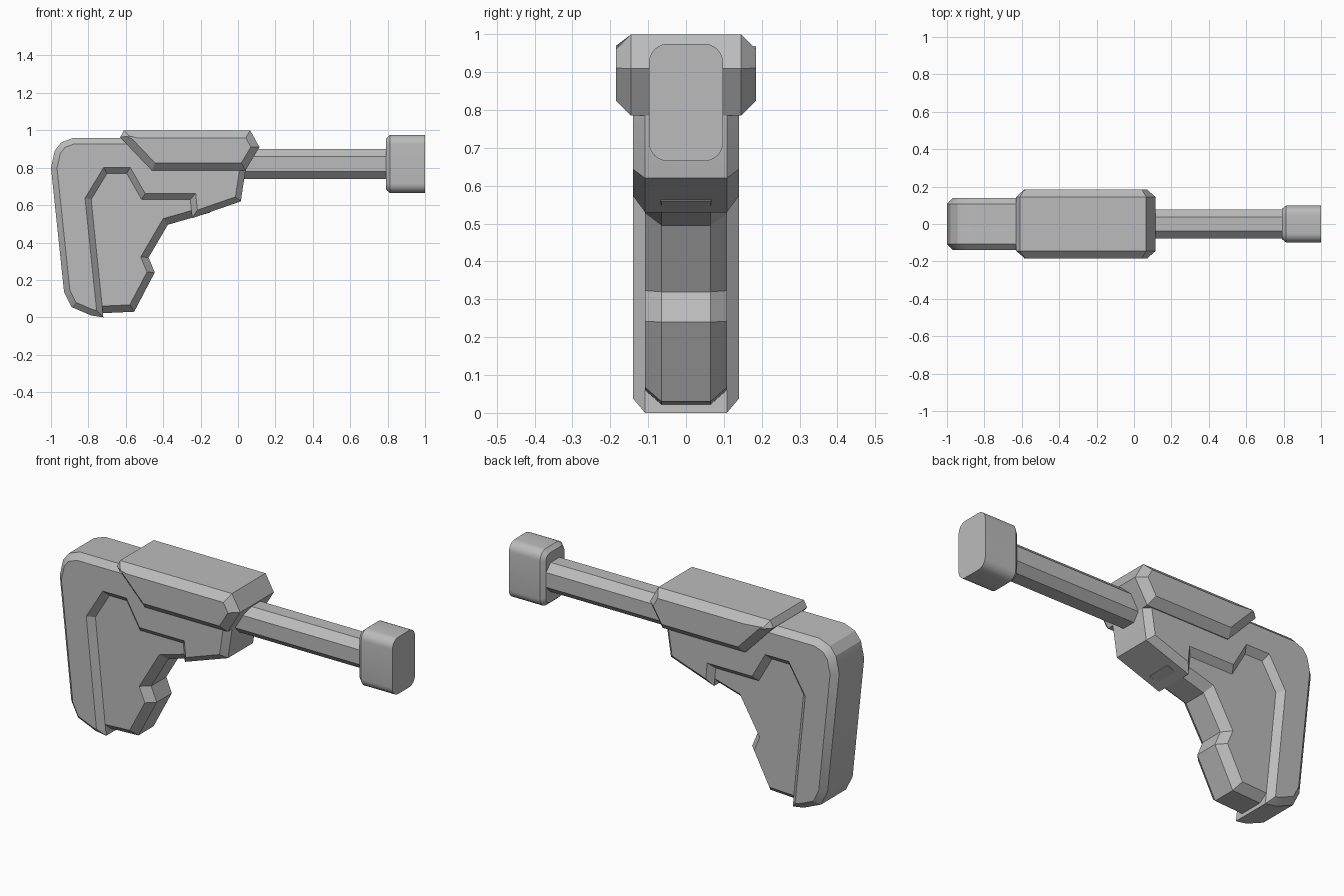
import bpy, bmesh, math
from mathutils import Vector

if "Cube" in bpy.data.objects:
    bpy.data.objects.remove(bpy.data.objects["Cube"])

GREY = (0.5, 0.5, 0.5, 1)
grey = bpy.data.materials.new("matte grey")
grey.use_nodes = True
grey.diffuse_color = GREY
grey.node_tree.nodes["Principled BSDF"].inputs["Base Color"].default_value = GREY


def inset(points, d):
    """Mitred inward offset of a counter-clockwise outline."""
    pts = [Vector(p) for p in points]
    out = []
    for i, p in enumerate(pts):
        a = (p - pts[i - 1]).normalized()
        b = (pts[(i + 1) % len(pts)] - p).normalized()
        na, nb = Vector((-a.y, a.x)), Vector((-b.y, b.x))
        out.append(p + (na + nb) * d / (1 + na.dot(nb)))
    return out


def loft(name, rings, smooth_angle=25):
    """Skin a list of matching closed rings and cap both ends."""
    bm = bmesh.new()
    loops = [[bm.verts.new(co) for co in ring] for ring in rings]
    n = len(loops[0])
    for lo, hi in zip(loops, loops[1:]):
        for i in range(n):
            j = (i + 1) % n
            bm.faces.new((lo[i], lo[j], hi[j], hi[i]))
    bm.faces.new(loops[0][::-1])
    bm.faces.new(loops[-1])
    bmesh.ops.recalc_face_normals(bm, faces=bm.faces)
    mesh = bpy.data.meshes.new(name)
    bm.to_mesh(mesh)
    bm.free()
    mesh.materials.append(grey)
    obj = bpy.data.objects.new(name, mesh)
    bpy.context.collection.objects.link(obj)
    bpy.ops.object.select_all(action="DESELECT")
    obj.select_set(True)
    bpy.context.view_layer.objects.active = obj
    bpy.ops.object.shade_smooth_by_angle(angle=math.radians(smooth_angle))
    return obj


def bevelled_plate(name, outline, half_edge, half_cap, d):
    """Side profile given thickness along y, with chamfered rims."""
    cap = inset(outline, d)
    layers = ((cap, -half_cap), (outline, -half_edge),
              (outline, half_edge), (cap, half_cap))
    return loft(name, [[(x, y, z) for x, z in pts] for pts, y in layers])


# Stock frame: hooked profile, counter-clockwise from the toe
bevelled_plate("stock_frame", [
    (-0.72, 0.0), (-0.785, 0.63), (-0.70, 0.77), (-0.595, 0.77),
    (-0.515, 0.63), (-0.255, 0.63), (-0.245, 0.53), (0.015, 0.62),
    (0.04, 0.785), (0.04, 0.96), (-0.88, 0.96), (-0.945, 0.935),
    (-0.98, 0.89), (-1.0, 0.80), (-0.93, 0.135), (-0.89, 0.055),
    (-0.785, 0.01)], 0.108, 0.14, 0.032)

# Thinner grip web filling the hook
bevelled_plate("grip_web", [
    (-0.77, 0.02), (-0.555, 0.03), (-0.445, 0.24), (-0.478, 0.32),
    (-0.375, 0.495), (-0.15, 0.56), (-0.15, 0.72), (-0.48, 0.72),
    (-0.55, 0.85), (-0.74, 0.85), (-0.86, 0.64)], 0.065, 0.108, 0.038)

# Cheek rest over the top
bevelled_plate("cheek_rest", [
    (-0.46, 0.785), (0.04, 0.785), (0.115, 0.91), (0.065, 1.0),
    (-0.61, 1.0), (-0.63, 0.963)], 0.145, 0.185, 0.04)


def rounded_section(x, half_y, half_z, r, steps):
    """Rounded rectangle in the yz plane around the tube axis."""
    ring = []
    for k, (sy, sz) in enumerate(((1, 1), (-1, 1), (-1, -1), (1, -1))):
        for s in range(steps + 1):
            a = math.pi / 2 * (k + s / steps)
            ring.append((x, sy * (half_y - r) + r * math.cos(a),
                         0.82 + sz * (half_z - r) + r * math.sin(a)))
    return ring


# Eight-sided tube
loft("buffer_tube", [rounded_section(x, 0.078, 0.08, 0.04, 1)
                     for x in (-0.1, 0.82)])

# Rounded end block with a small chamfer on its inner face
loft("end_block", [rounded_section(0.79, 0.08, 0.135, 0.035, 6),
                   rounded_section(0.812, 0.098, 0.155, 0.05, 6),
                   rounded_section(1.0, 0.098, 0.155, 0.05, 6)])
